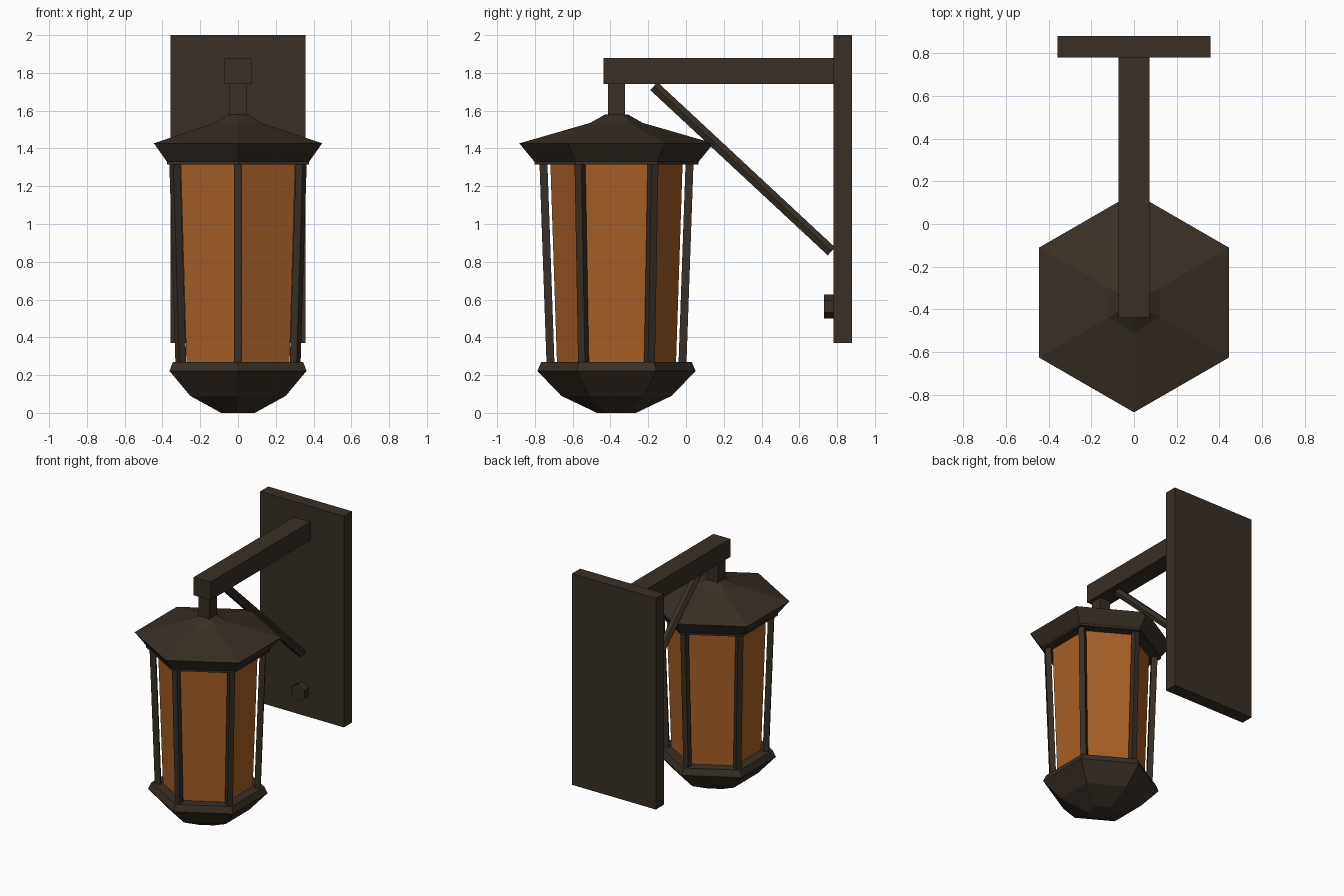
import bpy, bmesh, math
from mathutils import Vector, Matrix

if "Cube" in bpy.data.objects:
    bpy.data.objects.remove(bpy.data.objects["Cube"])

CY = -0.368  # lantern axis in y


def material(name, color):
    m = bpy.data.materials.new(name)
    m.diffuse_color = (*color, 1)
    m.use_nodes = True
    m.node_tree.nodes["Principled BSDF"].inputs["Base Color"].default_value = m.diffuse_color
    return m


IRON = material("dark bronze", (0.041, 0.029, 0.019))
GLASS = material("amber glass", (0.39, 0.113, 0.019))


def finish(bm, name, mat):
    bmesh.ops.recalc_face_normals(bm, faces=bm.faces)
    me = bpy.data.meshes.new(name)
    bm.to_mesh(me)
    bm.free()
    me.materials.append(mat)
    ob = bpy.data.objects.new(name, me)
    bpy.context.collection.objects.link(ob)
    return ob


def box(name, lo, hi, mat=IRON):
    lo, hi = Vector(lo), Vector(hi)
    bm = bmesh.new()
    bmesh.ops.create_cube(bm, size=1, matrix=Matrix.Translation((lo + hi) / 2)
                          @ Matrix.Diagonal((*(hi - lo), 1)))
    return finish(bm, name, mat)


def hex_loft(name, profile, mat=IRON):
    """Stack of hexagons, given as (corner radius, height), around the lantern axis."""
    bm = bmesh.new()
    rings = [[bm.verts.new((r * math.sin(i * math.pi / 3),
                            CY - r * math.cos(i * math.pi / 3), z))
              for i in range(6)] for r, z in profile]
    for a, b in zip(rings, rings[1:]):
        for i in range(6):
            j = (i + 1) % 6
            bm.faces.new((a[i], a[j], b[j], b[i]))
    bm.faces.new(rings[0])
    bm.faces.new(rings[-1])
    return finish(bm, name, mat)


def hex_rod(name, p, q, r, spin=0):
    p, q = Vector(p), Vector(q)
    d = q - p
    bm = bmesh.new()
    bmesh.ops.create_cone(bm, cap_ends=True, segments=6, radius1=r, radius2=r, depth=d.length,
                          matrix=Matrix.Translation((p + q) / 2)
                          @ d.to_track_quat('Z', 'X').to_matrix().to_4x4()
                          @ Matrix.Rotation(spin, 4, 'Z'))
    return finish(bm, name, IRON)


def corner_post(index, size=0.042, r0=0.349, r1=0.387, z0=0.25, z1=1.33):
    """Square bar leaning outward along one lantern corner."""
    bm = bmesh.new()
    bmesh.ops.create_cube(bm, size=1)
    turn = Matrix.Rotation(index * math.pi / 3, 3, 'Z')
    for v in bm.verts:
        r, z = (r1, z1) if v.co.z > 0 else (r0, z0)
        v.co = turn @ Vector((v.co.x * size, v.co.y * size - r, z)) + Vector((0, CY, 0))
    return finish(bm, f"corner_post_{index + 1}", IRON)


# wall mount
box("wall_plate", (-0.358, 0.78, 0.37), (0.358, 0.88, 2.0))
box("arm", (-0.072, -0.437, 1.74), (0.072, 0.785, 1.88))
box("hanger_stem", (-0.046, CY - 0.046, 1.55), (0.046, CY + 0.046, 1.75))
hex_rod("brace", (0, -0.17, 1.73), (0, 0.77, 0.855), 0.033)
bolt = hex_rod("bolt", (0, 0.73, 0.563), (0, 0.785, 0.563), 0.064)
# keep one bolt corner pointing straight up
top = max(v.co.z for v in bolt.data.vertices)
if top < 0.563 + 0.06:
    bolt.data.transform(Matrix.Translation((0, 0, 0.563)) @ Matrix.Rotation(math.pi / 6, 4, 'Y')
                        @ Matrix.Translation((0, 0, -0.563)))

# lantern
hex_loft("roof", [(0.435, 1.315), (0.435, 1.33), (0.514, 1.427), (0.14, 1.535), (0.06, 1.58)])
hex_loft("base", [(0.103, 0.0), (0.292, 0.09), (0.419, 0.222), (0.398, 0.27)])
hex_loft("glass", [(0.315, 0.26), (0.35, 1.32)], GLASS)
for k in range(6):
    corner_post(k)
